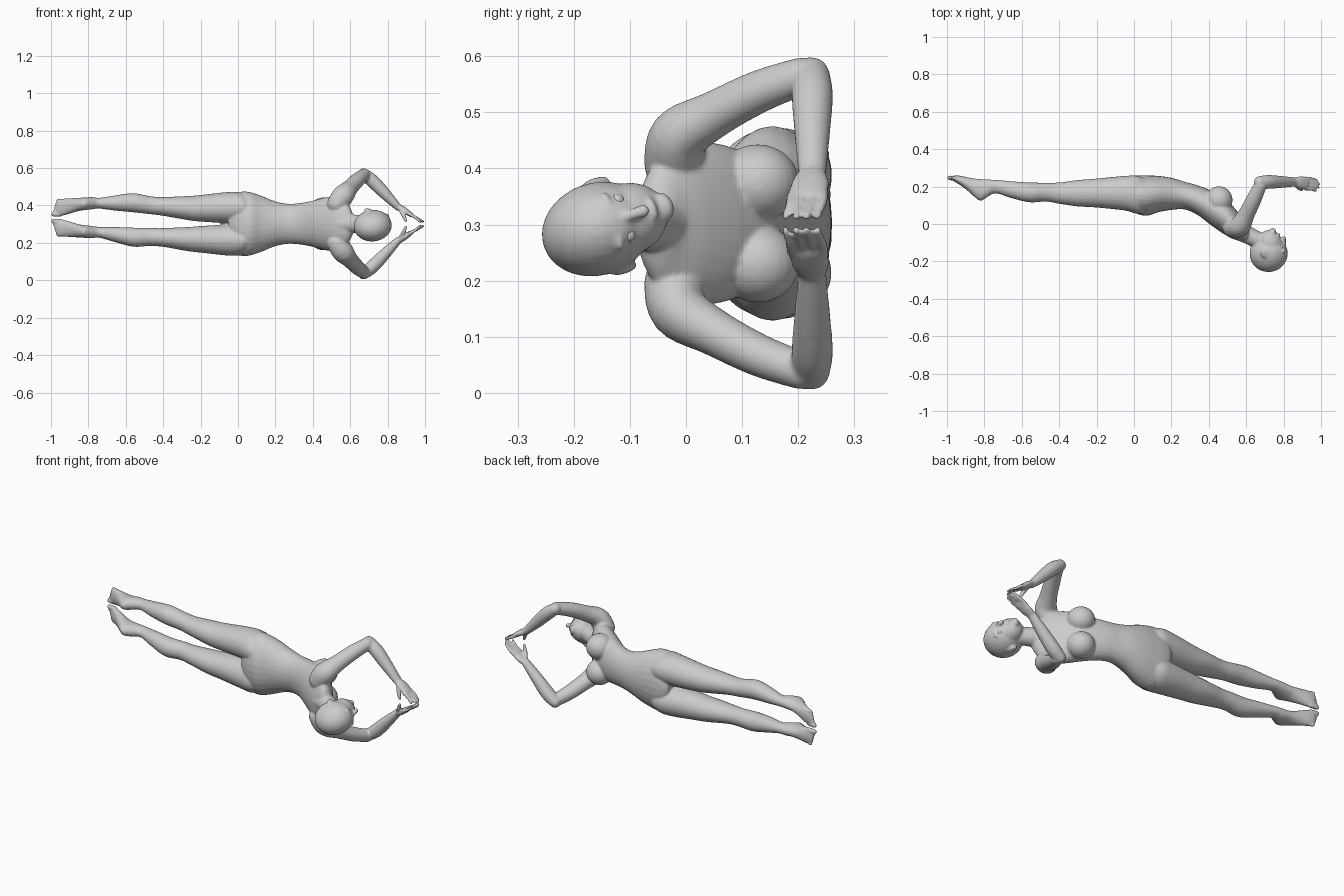
import bpy, bmesh, math
from mathutils import Vector as V, Matrix

if "Cube" in bpy.data.objects:
    bpy.data.objects.remove(bpy.data.objects["Cube"])

MID = 0.302          # left/right mirror plane of the reclining body (z)
bm = bmesh.new()


def spline(rows, steps=5):
    """Catmull-Rom through rows of numbers."""
    out = []
    for i in range(len(rows) - 1):
        p = [rows[max(0, min(len(rows) - 1, i + k))] for k in (-1, 0, 1, 2)]
        for s in range(steps):
            t = s / steps
            out.append([0.5 * (2 * b + (c - a) * t + (2*a - 5*b + 4*c - d) * t*t
                        + (3*b - a - 3*c + d) * t**3) for a, b, c, d in zip(*p)])
    return out + [list(rows[-1])]


def skin(rings):
    n = len(rings[0])
    vs = [[bm.verts.new(p) for p in r] for r in rings]
    for a, b in zip(vs, vs[1:]):
        for i in range(n):
            bm.faces.new((a[i], a[(i + 1) % n], b[(i + 1) % n], b[i]))
    bm.faces.new(vs[0][::-1])
    bm.faces.new(vs[-1])


def slab_loft(rows, zfun, n=28):
    """Rows (x, y_low, y_high, d, half width): oval rings square to x."""
    rings = []
    for x, lo, hi, d, w in spline(rows):
        rings.append([V((x, (lo + hi) / 2 + (hi - lo) / 2 * math.cos(t),
                         zfun(x, d) + w * math.sin(t)))
                      for t in (math.tau * i / n for i in range(n))])
    skin(rings)


def tube(rows, ref=(0, 1, 0), n=20):
    """Rows (x, y, z, radius along ref, other radius) with rounded ends."""
    rows = spline(rows)
    pts = [V(r[:3]) for r in rows]
    rings = []
    for i, r in enumerate(rows):
        t = (pts[min(i + 1, len(pts) - 1)] - pts[max(i - 1, 0)]).normalized()
        a = (V(ref) - t * V(ref).dot(t)).normalized()
        b = t.cross(a)
        ring = lambda k, off: [pts[i] + t * off + k * (a * r[3] * math.cos(q) + b * r[4] * math.sin(q))
                               for q in (math.tau * j / n for j in range(n))]
        cap = [(math.cos(u), math.sin(u)) for u in (0.4, 0.8, 1.2, 1.5)]
        m = min(r[3], r[4])
        if i == 0:
            rings += [ring(c, -s * m) for c, s in reversed(cap)]
        rings.append(ring(1, 0))
        if i == len(rows) - 1:
            rings += [ring(c, s * m) for c, s in cap]
    skin(rings)


def ball(center, radii, axes=Matrix.Identity(3)):
    m = Matrix.Translation(center) @ axes.to_4x4() @ Matrix.Diagonal((*radii, 1))
    bmesh.ops.create_uvsphere(bm, u_segments=24, v_segments=16, radius=1, matrix=m)


# torso
slab_loft([(-.05, .10, .24, 0, .06), (-.02, .075, .255, 0, .14), (.02, .053, .26, 0, .172),
           (.07, .044, .26, 0, .168), (.13, .063, .257, 0, .148), (.2, .075, .247, 0, .120),
           (.27, .078, .226, 0, .107), (.34, .048, .207, 0, .112), (.41, -.005, .18, 0, .126),
           (.47, -.047, .15, 0, .142), (.52, -.075, .105, 0, .145), (.57, -.088, .045, 0, .125),
           (.60, -.088, .0, 0, .085), (.62, -.075, -.02, 0, .04)], lambda x, d: MID + d)

# neck
tube([(.55, -.03, MID, .055, .06), (.61, -.06, MID, .047, .05), (.70, -.105, MID, .045, .047)])

# head, in its own forward / side / up axes
U = V((.46, -.84, -.24)).normalized()
F = V((.84, .5, .22))
F = (F - U * F.dot(U)).normalized()
S = U.cross(F)
AX = Matrix((F, S, U)).transposed()
C = V((.72, -.158, .292))
hp = lambda f, s, u: C + F * f + S * s + U * u
ball(C, (.103, .083, .100), AX)
ball(hp(.036, 0, -.045), (.064, .064, .075), AX)
tube([(*hp(.03, 0, -.07), .05, .04), (*hp(.078, 0, -.10), .026, .018)], S)      # jaw and chin
tube([(*hp(.098, 0, -.005), .008, .009), (*hp(.114, 0, -.040), .012, .011)], S)  # nose
ball(hp(.095, 0, -.068), (.010, .022, .008), AX)                                # lips
for s in (-1, 1):
    ball(hp(-.008, s * .080, -.03), (.017, .010, .028), AX)                     # ears
    ball(hp(.085, s * .033, .012), (.013, .022, .008), AX)                      # brows

for s in (-1, 1):
    z = lambda d: MID + s * d
    lean = lambda x: .033 * max(0, min(1, (-x - .25) / .5))
    # leg and foot
    slab_loft([(.08, .075, .23, .08, .05), (.02, .055, .257, .087, .078), (-.05, .072, .257, .087, .083),
               (-.2, .088, .243, .083, .071), (-.3, .094, .235, .083, .061),
               (-.4, .108, .222, .083, .05), (-.47, .12, .221, .085, .048),
               (-.56, .116, .222, .092, .051), (-.66, .14, .229, .084, .040),
               (-.74, .164, .236, .078, .029), (-.785, .143, .238, .077, .033),
               (-.82, .124, .24, .074, .034), (-.85, .142, .243, .071, .035),
               (-.89, .178, .25, .064, .040), (-.93, .208, .258, .057, .045),
               (-.96, .226, .260, .052, .045), (-.972, .235, .256, .05, .038)],
              lambda x, d: z(d) + lean(x))
    # toes
    for i in range(5):
        r = .013 if i == 0 else .0095
        d = .018 + i * .0185
        zt = z(d) + .033
        tube([(-.95, .242, zt, r, r), (-.986 + i * .006, .247, zt, r, r)])
    # breast
    ball((.455, .128, z(.072)), (.072, .074, .069))
    # shoulder, upper arm and forearm
    tube([(.53, -.02, z(.105), .055, .055), (.565, -.012, z(.155), .058, .052),
          (.60, .05, z(.194), .045, .042), (.64, .13, z(.235), .041, .038),
          (.675, .205, z(.262), .034, .034)], (1, 0, 0))
    tube([(.672, .222, z(.266), .034, .031), (.72, .225, z(.228), .037, .036),
          (.785, .225, z(.162), .032, .031), (.855, .225, z(.09), .025, .020)])
    # palm, fingers and thumb
    tube([(.855, .225, z(.09), .024, .019), (.89, .222, z(.072), .034, .016),
          (.922, .217, z(.050), .035, .013)])
    for i, k in enumerate((.055, .07, .072, .06)):
        y = .189 + i * .019
        tube([(.915, y, z(.052), .009, .010), (.945, y - .003, z(.036), .0085, .009),
              (.918 + k, y - .012, z(.012), .007, .007)])
    tube([(.872, .205, z(.07), .012, .012), (.885, .19, z(.045), .011, .011),
          (.898, .182, z(.016), .008, .008)])

# fuse everything into one smooth skin
bmesh.ops.recalc_face_normals(bm, faces=bm.faces)
me = bpy.data.meshes.new("body")
bm.to_mesh(me)
bm.free()
body = bpy.data.objects.new("body", me)
bpy.context.collection.objects.link(body)
rm = body.modifiers.new("fuse", 'REMESH')
rm.mode = 'VOXEL'
rm.voxel_size = .005
rm.use_smooth_shade = True
sm = body.modifiers.new("soften", 'SMOOTH')
sm.factor = .5
sm.iterations = 7

# eyes
for s, side in ((-1, "right"), (1, "left")):
    bpy.ops.mesh.primitive_uv_sphere_add(segments=20, ring_count=12, radius=.013,
                                         location=hp(.082, s * .032, -.012))
    bpy.context.object.name = side + "_eye"
    bpy.ops.object.shade_smooth()
